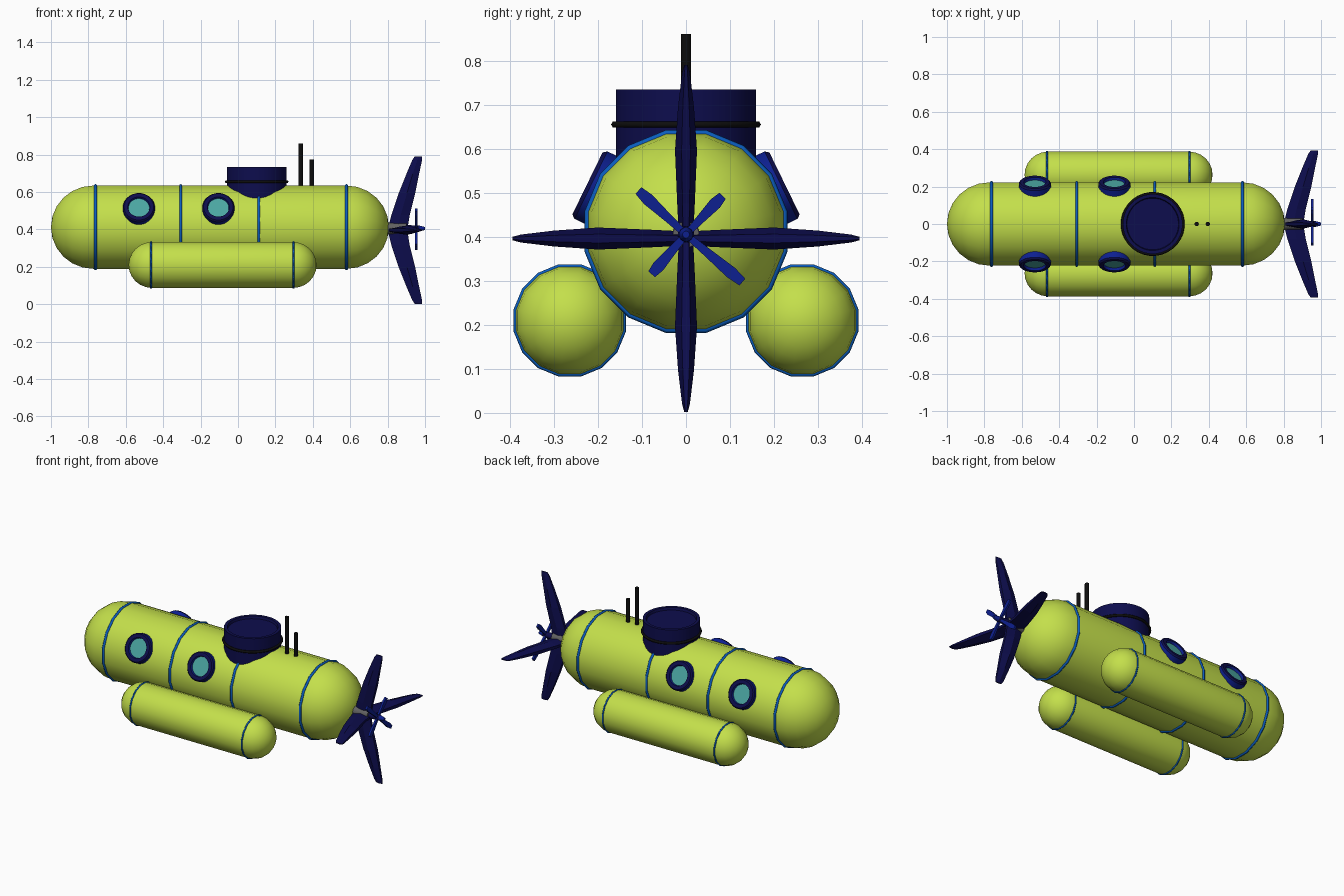
import bpy, bmesh, math
from mathutils import Matrix, Vector

cube = bpy.data.objects.get("Cube")
if cube:
    bpy.data.objects.remove(cube)


def material(name, r, g, b):
    m = bpy.data.materials.new(name)
    m.diffuse_color = (r, g, b, 1)
    m.use_nodes = True
    node = next(n for n in m.node_tree.nodes if n.type == 'BSDF_PRINCIPLED')
    node.inputs["Base Color"].default_value = (r, g, b, 1)
    return m


LIME = material("lime", 0.55, 0.74, 0.07)
BAND = material("bright blue", 0.003, 0.11, 0.52)
NAVY = material("navy", 0.004, 0.004, 0.075)
BLUE = material("deep blue", 0.004, 0.014, 0.28)
GLASS = material("teal glass", 0.07, 0.38, 0.36)
BLACK = material("black", 0.004, 0.004, 0.004)
GREY = material("grey", 0.12, 0.12, 0.12)


def finish(name, bm, mats, matrix=Matrix(), smooth=None):
    bmesh.ops.recalc_face_normals(bm, faces=bm.faces)
    bm.transform(matrix)
    me = bpy.data.meshes.new(name)
    bm.to_mesh(me)
    bm.free()
    for m in mats:
        me.materials.append(m)
    if smooth:
        me.polygons.foreach_set("use_smooth", [True] * len(me.polygons))
        me.set_sharp_from_angle(angle=math.radians(smooth))
    ob = bpy.data.objects.new(name, me)
    bpy.context.collection.objects.link(ob)
    return ob


def place(loc, axis):
    return Matrix.Translation(loc) @ Vector(axis).to_track_quat('Z', 'Y').to_matrix().to_4x4()


def lathe(name, profile, mats, loc, axis=(0, 0, 1), sides=16, slots=None, smooth=35, closed=False):
    """Revolve (height, radius) points; slots gives a material per profile step."""
    bm = bmesh.new()
    rings = []
    for h, r in profile:
        n = sides if r > 0 else 1
        rings.append([bm.verts.new((r * math.cos((i + .5) * math.tau / sides),
                                    r * math.sin((i + .5) * math.tau / sides), h)) for i in range(n)])
    pairs = list(zip(rings, rings[1:]))
    if closed:
        pairs.append((rings[-1], rings[0]))
    for k, (a, b) in enumerate(pairs):
        for i in range(sides):
            j = (i + 1) % sides
            corners = [a[i % len(a)], a[j % len(a)], b[j % len(b)], b[i % len(b)]]
            f = bm.faces.new(list(dict.fromkeys(corners)))
            f.material_index = slots[k] if slots else 0
    return finish(name, bm, mats, place(loc, axis), smooth)


def torus(name, mat, loc, axis, radius, minor, sides=16):
    section = [(minor * math.sin(i * math.tau / 6), radius + minor * math.cos(i * math.tau / 6))
               for i in range(6)]
    lathe(name, section, [mat], loc, axis, sides, smooth=65, closed=True)


def capsule(name, x0, x1, radius, y, z):
    """Cylinder from x0 to x1 with a round dome beyond each end."""
    quarter = [i * math.pi / 12 for i in range(7)]
    prof = [(x0 - radius * math.cos(a), radius * math.sin(a) if a else 0) for a in quarter]
    prof += [(x1 + radius * math.cos(a), radius * math.sin(a) if a else 0) for a in reversed(quarter)]
    lathe(name, prof, [LIME], (0, y, z), (1, 0, 0))


def loft(name, sections, mat, matrix):
    """Skin a list of equal-sized point loops and cap both ends."""
    bm = bmesh.new()
    loops = [[bm.verts.new(p) for p in s] for s in sections]
    for a, b in zip(loops, loops[1:]):
        for i in range(len(a)):
            j = (i + 1) % len(a)
            bm.faces.new((a[i], a[j], b[j], b[i]))
    bm.faces.new(loops[0])
    bm.faces.new(loops[-1])
    return finish(name, bm, [mat], matrix)


# Main hull with its bands
HULL_Z, HULL_R = 0.412, 0.227
capsule("hull", -0.773, 0.58, HULL_R, 0, HULL_Z)
for i, x in enumerate((-0.762, -0.307, 0.112, 0.58)):
    torus(f"hull_band_{i + 1}", BAND, (x, 0, HULL_Z), (1, 0, 0), HULL_R, 0.008)

# Side floats and portholes, mirrored left and right
for side, s in (("left", 1), ("right", -1)):
    capsule(f"{side}_float", -0.46, 0.295, 0.125, s * 0.264, 0.21)
    for i, x in enumerate((-0.465, 0.297)):
        torus(f"{side}_float_band_{i + 1}", BAND, (x, s * 0.264, 0.21), (1, 0, 0), 0.125, 0.005)
    tilt = math.radians(26)
    for i, x in enumerate((-0.53, -0.105)):
        lathe(f"{side}_porthole_{i + 1}",
              [(0.14, 0.086), (0.24, 0.086), (0.249, 0.079), (0.249, 0.059), (0.234, 0.056), (0.234, 0)],
              [BLUE, NAVY, GLASS], (x, 0, HULL_Z), (0, s * math.cos(tilt), math.sin(tilt)),
              sides=24, slots=[0, 1, 1, 0, 2])

# Tower with recessed hatch and seal ring
lathe("tower", [(0.5, 0), (0.5, 0.16), (0.735, 0.16), (0.735, 0.142), (0.72, 0.138), (0.72, 0)],
      [NAVY], (0.1, 0, 0), sides=32)
torus("tower_seal", BLACK, (0.1, 0, 0.655), (0, 0, 1), 0.163, 0.008, 32)

# Masts behind the tower
for name, x, top in (("tall_mast", 0.335, 0.86), ("short_mast", 0.395, 0.775)):
    lathe(name, [(0.6, 0), (0.6, 0.012), (top, 0.012), (top, 0)], [BLACK], (x, 0, 0), sides=12)

# Large propeller: four swept blades, each station is (radius, front x, rear x, half thickness)
PROP_Z = 0.396
stations = [(0.0, 0.8, 0.905, 0.016), (0.08, 0.82, 0.918, 0.02), (0.2, 0.86, 0.948, 0.025),
            (0.3, 0.9, 0.968, 0.018), (0.375, 0.932, 0.984, 0.009), (0.394, 0.945, 0.985, 0.004)]
for k in range(4):
    sections = []
    for r, a, b, t in stations:
        mid, e = (a + b) / 2, t * 0.4
        sections.append([(a, -e, r), (mid, -t, r), (b, -e, r), (b, e, r), (mid, t, r), (a, e, r)])
    loft(f"propeller_blade_{k + 1}", sections, NAVY,
         Matrix.Translation((0, 0, PROP_Z)) @ Matrix.Rotation(k * math.pi / 2, 4, 'X'))

# Shaft, collar and nose cone
HUB = (0, 0, 0.405)
lathe("propeller_collar", [(0.78, 0), (0.78, 0.032), (0.9, 0.03), (0.9, 0)], [GREY], HUB, (1, 0, 0))
lathe("propeller_hub", [(0.88, 0), (0.88, 0.02), (0.97, 0.016), (1.0, 0.008), (1.0, 0)],
      [NAVY, BLUE], HUB, (1, 0, 0), sides=12, slots=[0, 0, 1, 1])

# Small rear propeller with thin diagonal blades of uneven length
for k, (y, z) in enumerate(((-0.108, 0.1), (0.083, 0.088), (0.128, -0.108), (-0.078, -0.09))):
    length = math.hypot(y, z)
    sections = [[(0.953 + dx * 0.006, dy * w, f * length) for dx, dy in ((-1, -1), (1, -1), (1, 1), (-1, 1))]
                for f, w in ((0.0, 0.007), (0.4, 0.01), (0.8, 0.014), (1.0, 0.01))]
    loft(f"rear_blade_{k + 1}", sections, BLUE,
         Matrix.Translation(HUB) @ Matrix.Rotation(math.atan2(-y, z), 4, 'X'))
